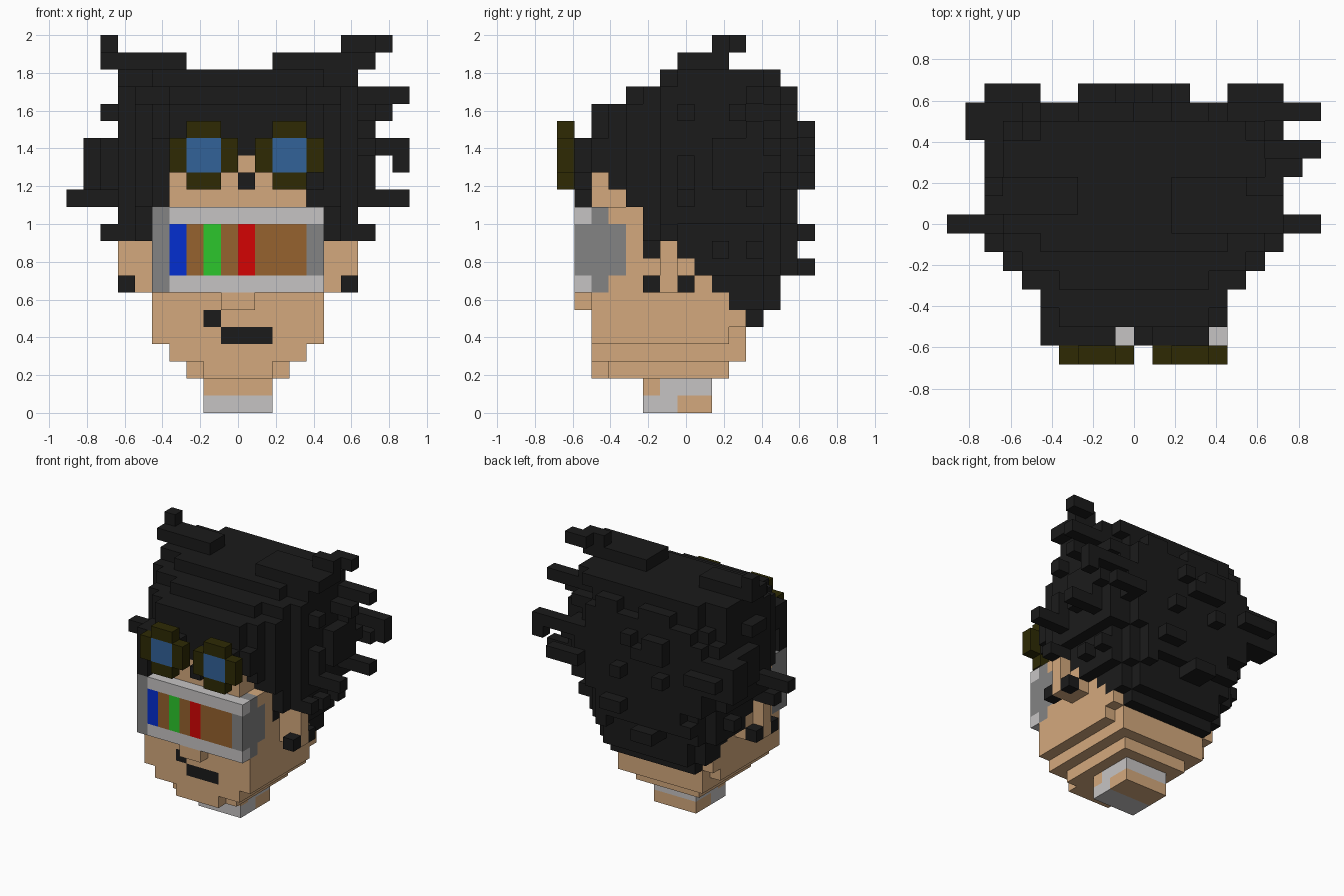
import bpy, bmesh, random
from mathutils import Vector

cube = bpy.data.objects.get("Cube")
if cube:
    bpy.data.objects.remove(cube, do_unlink=True)

random.seed(4)
U = 1 / 11          # size of one block
Y_OFF = 7.5         # depth rows count from the frontmost block


def srgb(r, g, b):
    def lin(c):
        c /= 255
        return c / 12.92 if c < 0.04045 else ((c + 0.055) / 1.055) ** 2.4
    return (lin(r), lin(g), lin(b), 1)


COLOURS = {
    "charcoal": srgb(27, 27, 27), "skin": srgb(212, 169, 125),
    "light_grey": srgb(198, 196, 196), "dark_grey": srgb(132, 132, 132),
    "olive": srgb(46, 42, 4), "lens_blue": srgb(50, 98, 152),
    "brown": srgb(150, 98, 46), "blue": srgb(4, 46, 208),
    "green": srgb(44, 198, 44), "red": srgb(212, 4, 4),
}
MATS = {}
for name, col in COLOURS.items():
    m = bpy.data.materials.new(name)
    m.use_nodes = True
    m.diffuse_color = col
    bsdf = m.node_tree.nodes["Principled BSDF"]
    bsdf.inputs["Base Color"].default_value = col
    bsdf.inputs["Roughness"].default_value = 0.9
    MATS[name] = m

grid = {}           # block position -> (part, colour)


def fill(part, colour, x, y, z):
    """Fill a box of blocks; each range is (start, end)."""
    for i in range(*x):
        for j in range(*y):
            for k in range(*z):
                grid[i, j, k] = (part, colour)


def fill_both(part, colour, x, y, z):
    fill(part, colour, x, y, z)
    fill(part, colour, (-x[1], -x[0]), y, z)


# Hair core: height, half width, first row, end row; rounded at the back and crown
LAYERS = [(5, 5, 11, 12), (6, 5, 10, 13), (7, 5, 9, 13), (8, 6, 8, 13),
          (9, 6, 7, 14), (10, 6, 5, 14), (11, 7, 5, 14), (12, 7, 4, 14),
          (13, 8, 3, 14), (14, 8, 2, 14), (15, 8, 2, 14), (16, 7, 2, 14),
          (17, 7, 2, 14), (18, 7, 4, 13), (19, 7, 6, 13)]
ROW_WIDTH = {2: 5, 3: 5, 4: 6, 5: 6, 6: 7, 7: 7, 8: 7}
MID = 8
for k, w, j0, j1 in LAYERS:
    for j in range(j0, j1):
        half = w
        if j >= MID:
            t = (j + 0.5 - MID) / (j1 - MID)
            half = round(w * (1 - t ** 4) ** 0.25)
        elif k > 15:
            t = (MID - j - 0.5) / (MID - j0)
            half = round(w * (1 - t ** 2.5) ** 0.4)
        half = min(half, ROW_WIDTH.get(j, 8))
        fill("hair", "charcoal", (-half, half), (j, j + 1), (k, k + 1))

# Short tufts scattered over the back, sides and crown
for (i, j, k) in sorted(grid):
    if j < 7 or k < 8:
        continue
    for d in ((1, 0, 0), (-1, 0, 0), (0, 1, 0), (0, 0, 1)):
        p = (i + d[0], j + d[1], k + d[2])
        if p in grid or random.random() > 0.15:
            continue
        back_ok = p[1] < 13 or (p[1] == 13 and k < 19) or (
            k in (13, 14, 15, 16) and -3 <= p[0] < 3)
        side_ok = -8 <= p[0] < 8 and (k not in (11, 16, 18, 19) or -7 <= p[0] < 7)
        if back_ok and side_ok and p[2] < 20:
            grid[p] = ("hair", "charcoal")

# Long spikes of hair
for x, y, z in [
        ((-8, -3), (8, 10), (20, 21)), ((-8, -7), (9, 10), (21, 22)),
        ((2, 8), (7, 10), (20, 21)), ((7, 9), (10, 11), (21, 22)),
        ((6, 8), (9, 10), (21, 22)), ((6, 10), (11, 12), (18, 19)),
        ((6, 9), (10, 11), (17, 18)), ((5, 10), (13, 14), (15, 16)),
        ((9, 10), (13, 14), (14, 15)), ((6, 10), (7, 8), (12, 13)),
        ((6, 10), (11, 12), (12, 13)), ((6, 8), (11, 12), (16, 17)),
        ((-9, -6), (12, 14), (13, 16)), ((-10, -7), (7, 8), (12, 13)),
        ((-8, -6), (9, 10), (17, 18)), ((-8, -5), (6, 7), (10, 11)),
        ((5, 8), (6, 7), (10, 11)),
        ((-8, -5), (14, 15), (14, 15)), ((5, 8), (14, 15), (13, 14)),
        ((-3, -1), (14, 15), (15, 17)), ((1, 3), (14, 15), (10, 11)),
        ((-2, 0), (13, 15), (8, 9))]:
    fill("hair", "charcoal", x, y, z)

# Head: stepped jaw, face and forehead
for w, y, z in [(2, (2, 10), (2, 3)), (3, (3, 10), (2, 3)),
                (4, (2, 11), (3, 5)), (5, (2, 10), (4, 5)),
                (5, (2, 11), (5, 6)), (5, (2, 10), (6, 7)),
                (5, (2, 9), (7, 12)), (4, (2, 9), (12, 14))]:
    fill("head", "skin", (-w, w), y, z)
fill("head", "skin", (0, 1), (2, 3), (14, 15))
fill("head", "skin", (-1, 1), (1, 2), (6, 7))

# Sideburns
fill_both("hair", "charcoal", (4, 5), (5, 6), (9, 12))

# Mouth
fill("head", "charcoal", (-1, 2), (2, 3), (4, 5))
fill("head", "charcoal", (-2, -1), (2, 3), (5, 6))

# Ears with dark studs
fill_both("ears", "skin", (5, 6), (6, 8), (7, 9))
fill_both("ears", "skin", (5, 7), (6, 7), (7, 10))
fill_both("ears", "charcoal", (6, 7), (5, 6), (7, 8))
fill_both("ears", "charcoal", (6, 7), (7, 8), (7, 8))

# Neck with a wrapped band
fill("neck", "light_grey", (-2, 2), (5, 9), (0, 2))
fill("neck", "skin", (-2, 2), (5, 6), (1, 2))
fill("neck", "skin", (-2, 2), (7, 9), (0, 1))

# Visor: frame, lens, coloured stripes and side bands
fill("visor", "light_grey", (-5, 5), (1, 2), (7, 12))
fill("visor", "dark_grey", (-5, -4), (1, 2), (7, 12))
fill("visor", "dark_grey", (4, 5), (1, 2), (8, 11))
fill("visor", "brown", (-4, 4), (1, 2), (8, 11))
for x, colour in ((-4, "blue"), (-2, "green"), (0, "red")):
    fill("visor", colour, (x, x + 1), (1, 2), (8, 11))
fill_both("visor", "dark_grey", (4, 5), (2, 3), (7, 12))
fill_both("visor", "dark_grey", (4, 5), (3, 4), (8, 11))

# Goggles: rims, lenses, dark backing and bridge
for x in (-4, 1):
    fill("goggles", "olive", (x, x + 4), (0, 1), (14, 16))
    fill("goggles", "olive", (x + 1, x + 3), (0, 1), (13, 17))
    fill("goggles", "lens_blue", (x + 1, x + 3), (0, 1), (14, 16))
    fill("goggles", "charcoal", (x, x + 3), (1, 2), (14, 16))
fill("goggles", "charcoal", (0, 1), (1, 2), (13, 14))
fill("hair", "charcoal", (-5, -4), (1, 2), (12, 16))

# Make one mesh per part from the exposed block faces
SIDES = [(Vector(d), Vector(a), Vector(d).cross(Vector(a))) for d, a in (
    ((1, 0, 0), (0, 1, 0)), ((-1, 0, 0), (0, 1, 0)), ((0, 1, 0), (0, 0, 1)),
    ((0, -1, 0), (0, 0, 1)), ((0, 0, 1), (1, 0, 0)), ((0, 0, -1), (1, 0, 0)))]


def build(part):
    bm = bmesh.new()
    used = []
    for pos, (owner, colour) in grid.items():
        if owner != part:
            continue
        if colour not in used:
            used.append(colour)
        centre = Vector((pos[0] + 0.5, pos[1] + 0.5 - Y_OFF, pos[2] + 0.5))
        for n, a, b in SIDES:
            if tuple(int(p + q) for p, q in zip(pos, n)) in grid:
                continue
            corners = [centre + (n + a * s + b * t) / 2
                       for s, t in ((-1, -1), (1, -1), (1, 1), (-1, 1))]
            face = bm.faces.new([bm.verts.new(c * U) for c in corners])
            face.material_index = used.index(colour)
    bmesh.ops.remove_doubles(bm, verts=bm.verts, dist=1e-4)
    mesh = bpy.data.meshes.new(part)
    bm.to_mesh(mesh)
    bm.free()
    for colour in used:
        mesh.materials.append(MATS[colour])
    bpy.context.collection.objects.link(bpy.data.objects.new(part, mesh))


for part in ("hair", "head", "ears", "neck", "visor", "goggles"):
    build(part)
